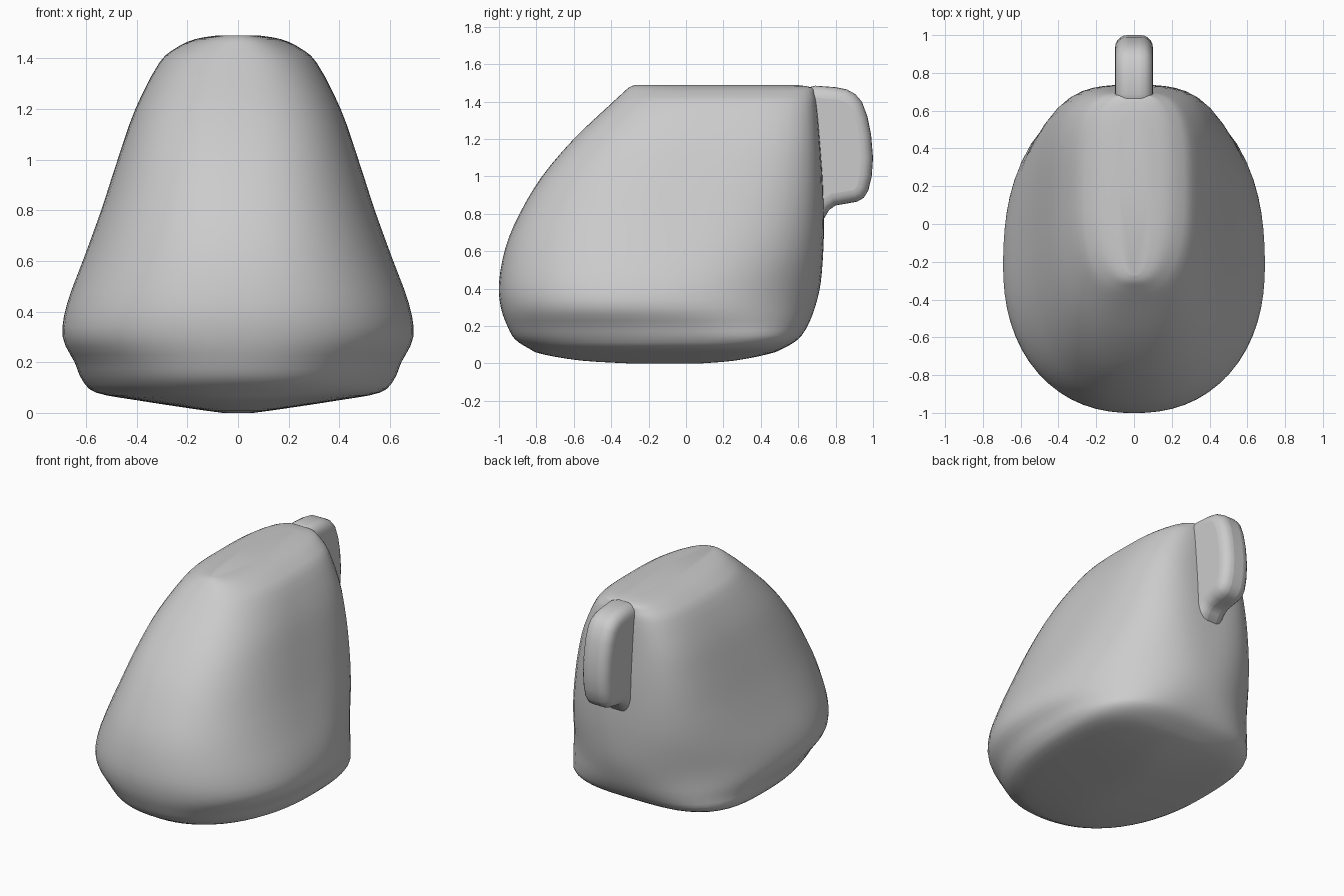
import bpy, bmesh, math

if "Cube" in bpy.data.objects:
    bpy.data.objects.remove(bpy.data.objects["Cube"])

# Body sections: height, half width, front y, back y, y of widest point, squareness of the back
ROWS = [
    (0.00, 0.06, -0.30, 0.08, -0.08, 2.2),
    (0.015, 0.17, -0.56, 0.26, -0.10, 2.4),
    (0.05, 0.40, -0.77, 0.44, -0.08, 2.8),
    (0.08, 0.56, -0.84, 0.52, -0.05, 3.2),
    (0.13, 0.615, -0.915, 0.60, -0.04, 3.2),
    (0.20, 0.645, -0.955, 0.65, -0.11, 2.75),
    (0.30, 0.692, -0.99, 0.69, -0.21, 2.35),
    (0.43, 0.675, -1.00, 0.72, -0.20, 2.3),
    (0.62, 0.605, -0.965, 0.735, -0.15, 2.7),
    (0.80, 0.54, -0.89, 0.737, -0.09, 3.1),
    (1.00, 0.475, -0.77, 0.73, -0.02, 3.5),
    (1.20, 0.405, -0.60, 0.715, 0.05, 3.8),
    (1.38, 0.312, -0.41, 0.70, 0.14, 3.6),
    (1.44, 0.245, -0.345, 0.69, 0.17, 3.5),
    (1.475, 0.17, -0.305, 0.675, 0.18, 3.5),
    (1.49, 0.08, -0.27, 0.58, 0.15, 3.5),
]
SEG, STEPS = 64, 3


def finish(bm, name, angle):
    bmesh.ops.recalc_face_normals(bm, faces=bm.faces)
    me = bpy.data.meshes.new(name)
    bm.to_mesh(me)
    bm.free()
    ob = bpy.data.objects.new(name, me)
    bpy.context.collection.objects.link(ob)
    bpy.ops.object.select_all(action='DESELECT')
    ob.select_set(True)
    bpy.context.view_layer.objects.active = ob
    bpy.ops.object.shade_smooth_by_angle(angle=math.radians(angle))
    return ob


def refine(rows):
    """Catmull-Rom interpolation between sections."""
    out = []
    for i in range(len(rows) - 1):
        p = [rows[max(0, min(len(rows) - 1, i + k))] for k in (-1, 0, 1, 2)]
        for s in range(STEPS):
            t = s / STEPS
            out.append([b + 0.5 * t * (c - a + t * (2*a - 5*b + 4*c - d + t * (3*(b - c) + d - a)))
                        for a, b, c, d in zip(*p)])
    return out + [rows[-1]]


def section(bm, z, w, front, back, mid, square):
    """Egg-shaped ring, rounded in front and squarer at the back."""
    k = max(0, min(1, (z - 0.3) / 0.8))
    ring = []
    for i in range(SEG):
        a = 2 * math.pi * i / SEG
        c, s = math.cos(a), math.sin(a)
        n = 2.22 + 0.33 * k if s < 0 else square
        r = (abs(c) ** n + abs(s) ** n) ** (-1 / n)
        depth = mid - front if s < 0 else back - mid
        ring.append(bm.verts.new((w * r * c, mid + depth * r * s, max(z, 0))))
    return ring


# Body
bm = bmesh.new()
rings = [section(bm, *r) for r in refine(ROWS)]
for lo, hi in zip(rings, rings[1:]):
    for i in range(SEG):
        j = (i + 1) % SEG
        bm.faces.new((lo[i], lo[j], hi[j], hi[i]))
bm.faces.new(rings[0][::-1])
bm.faces.new(rings[-1])
finish(bm, "body", 60)

# Rear tab: side profile in y, z extruded across x, with rounded rims
PROFILE = [(0.60, 1.46), (0.69, 1.485), (0.80, 1.477), (0.86, 1.465), (0.905, 1.44), (0.94, 1.40),
           (0.97, 1.32), (0.99, 1.22), (1.00, 1.10), (0.993, 1.00), (0.975, 0.925),
           (0.95, 0.885), (0.915, 0.865), (0.86, 0.855), (0.80, 0.845), (0.765, 0.82),
           (0.735, 0.77), (0.60, 0.75)]
bm = bmesh.new()
face = bm.faces.new([bm.verts.new((-0.1, y, z)) for y, z in PROFILE])
ext = bmesh.ops.extrude_face_region(bm, geom=[face])
bmesh.ops.translate(bm, vec=(0.2, 0, 0), verts=[v for v in ext["geom"] if isinstance(v, bmesh.types.BMVert)])
tab = finish(bm, "rear_tab", 80)
bev = tab.modifiers.new("round", 'BEVEL')
bev.width, bev.segments, bev.limit_method = 0.065, 5, 'ANGLE'
bev.angle_limit = math.radians(60)
